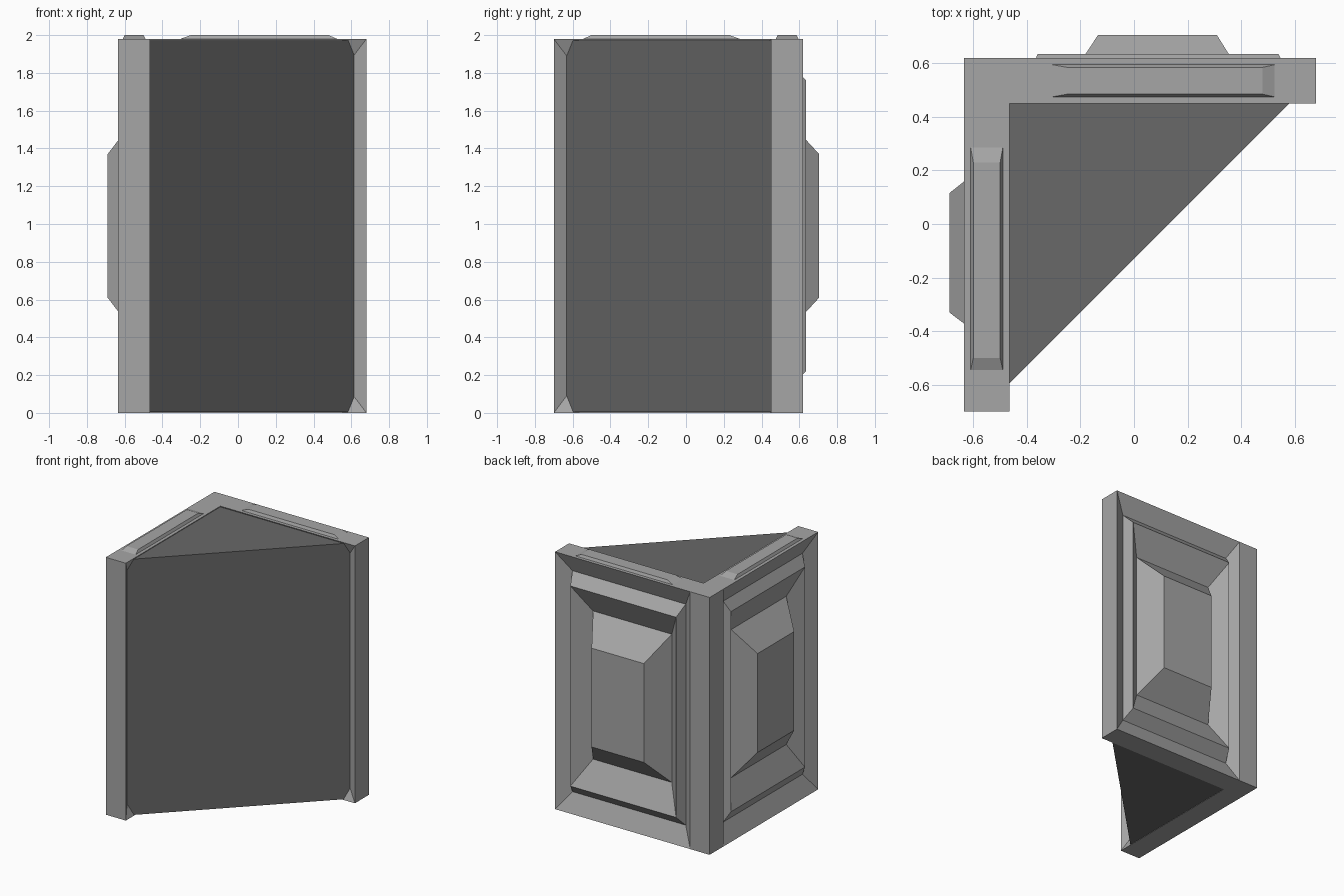
import bpy, bmesh

if "Cube" in bpy.data.objects:
    bpy.data.objects.remove(bpy.data.objects["Cube"])

def material(name, v):
    m = bpy.data.materials.new(name)
    m.diffuse_color = (v, v, v, 1)
    m.use_nodes = True
    m.node_tree.nodes["Principled BSDF"].inputs["Base Color"].default_value = m.diffuse_color
    return m

STONE = material("light grey", 0.38)
DARK = material("dark grey", 0.14)

def loft(name, loops, mat):
    """Skin a list of equal-length vertex loops and cap both ends."""
    bm = bmesh.new()
    rings = [[bm.verts.new(p) for p in loop] for loop in loops]
    n = len(rings[0])
    for a, b in zip(rings, rings[1:]):
        for i in range(n):
            j = (i + 1) % n
            bm.faces.new((a[i], a[j], b[j], b[i]))
    bm.faces.new(rings[0])
    bm.faces.new(rings[-1])
    bmesh.ops.recalc_face_normals(bm, faces=bm.faces)
    me = bpy.data.meshes.new(name)
    bm.to_mesh(me)
    bm.free()
    me.materials.append(mat)
    ob = bpy.data.objects.new(name, me)
    bpy.context.collection.objects.link(ob)
    return ob

def back(x, y, z):
    return (x, y, z)

def left(x, y, z):
    # the left wall mirrors the back wall across the corner diagonal
    return (-y - 0.015, -x - 0.02, z)

def rect_v(place, y, x0, x1, z0, z1):
    return [place(x0, y, z0), place(x1, y, z0), place(x1, y, z1), place(x0, y, z1)]

def rect_h(place, z, x0, x1, y0, y1):
    return [place(x0, y0, z), place(x1, y0, z), place(x1, y1, z), place(x0, y1, z)]

for side, place, sink in (("back", back, 0.0), ("left", left, 0.03)):
    # wall: inner recess, outer edge, groove, ridge, groove, raised centre
    loft(side + "_wall", [
        rect_v(place, 0.507, -0.39, 0.574, 0.14, 1.84),
        rect_v(place, 0.45, -0.47, 0.68, 0, 1.98),
        rect_v(place, 0.62, -0.47, 0.68, 0, 1.98),
        rect_v(place, 0.56, -0.39, 0.574, 0.14, 1.84),
        rect_v(place, 0.635 - sink, -0.36, 0.54, 0.22, 1.76),
        rect_v(place, 0.53, -0.25, 0.42, 0.42, 1.56),
        rect_v(place, 0.705 - sink, -0.135, 0.31, 0.61, 1.37),
    ], STONE)
    # low raised strip on top of the wall
    loft(side + "_top_strip", [
        rect_h(place, 1.96, -0.36, 0.57, 0.465, 0.605),
        rect_h(place, 2.0, -0.25, 0.48, 0.485, 0.585),
    ], STONE)

# square post joining the two walls
loft("corner_post", [rect_h(back, z, -0.635, -0.47, 0.45, 0.62) for z in (0, 1.98)], STONE)

# dark triangular core, its tips sunk into the walls
loft("inner_core", [[(-0.5, 0.48, z), (-0.515, -0.645, z), (0.625, 0.495, z)]
                    for z in (0.004, 1.972)], DARK)
